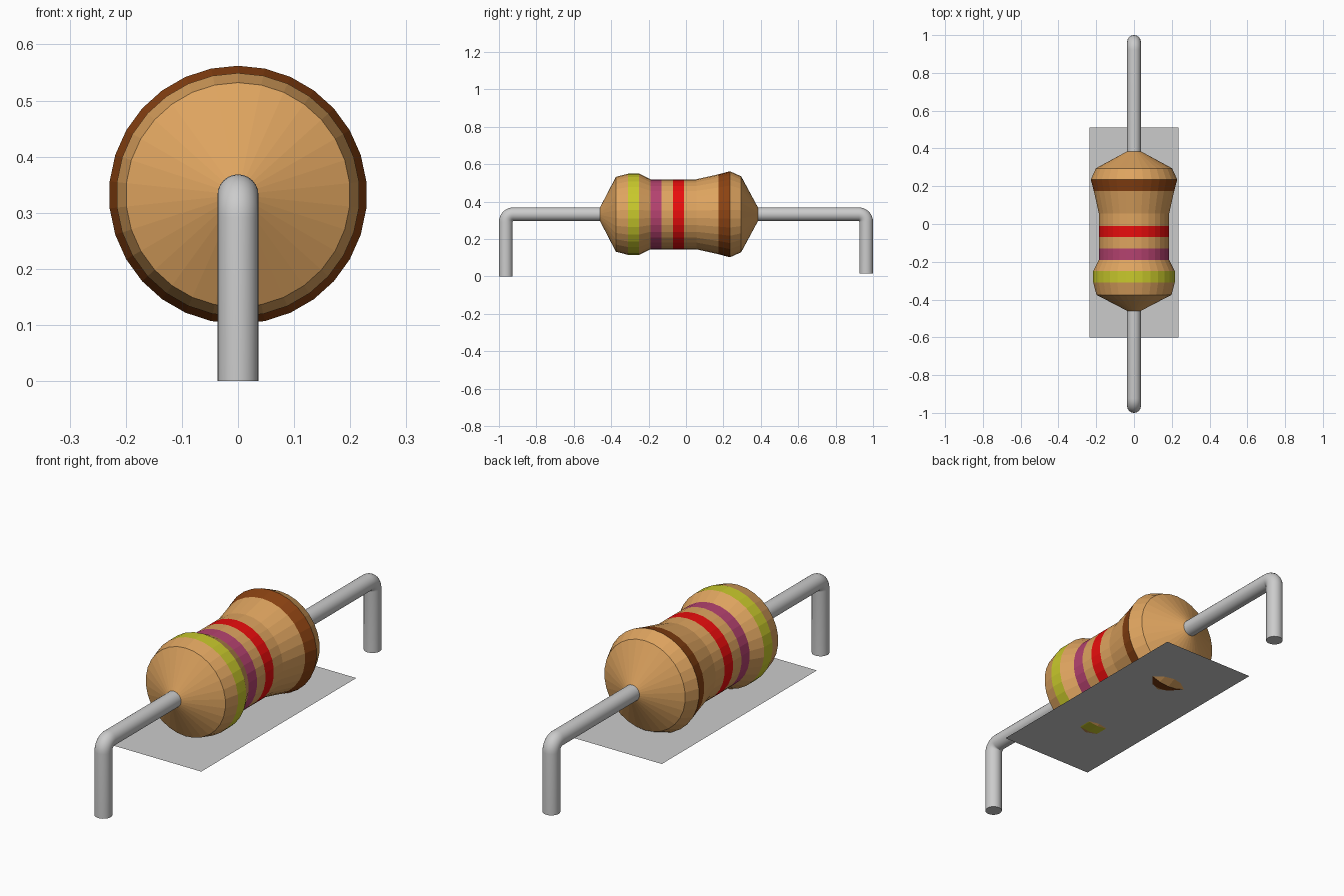
import bpy, bmesh
from math import sin, cos, pi
from mathutils import Vector

if "Cube" in bpy.data.objects:
    bpy.data.objects.remove(bpy.data.objects["Cube"])

AXIS_Z = 0.332
WIRE_R = 0.0365
SIDES = 30


def material(name, rgb):
    m = bpy.data.materials.new(name)
    m.diffuse_color = (*rgb, 1)
    m.use_nodes = True
    m.node_tree.nodes["Principled BSDF"].inputs["Base Color"].default_value = m.diffuse_color
    return m


def finish(bm, name, mats=()):
    me = bpy.data.meshes.new(name)
    bm.to_mesh(me)
    bm.free()
    for m in mats:
        me.materials.append(m)
    ob = bpy.data.objects.new(name, me)
    bpy.context.collection.objects.link(ob)
    return ob


def skin(bm, rings, mat_ids=None):
    """Bridge successive vertex rings with quads."""
    for k, (a, b) in enumerate(zip(rings, rings[1:])):
        n = len(a)
        for i in range(n):
            f = bm.faces.new((a[i], a[(i + 1) % n], b[(i + 1) % n], b[i]))
            if mat_ids:
                f.material_index = mat_ids[k]


mats = [material("tan", (0.73, 0.37, 0.115)),
        material("yellow", (0.58, 0.58, 0.025)),
        material("pink", (0.46, 0.055, 0.16)),
        material("red", (0.82, 0.004, 0.004)),
        material("brown", (0.26, 0.055, 0.006))]

# Body: turned around the y axis; (y, radius, colour of the strip that follows)
profile = [(-0.46, 0.036, 0), (-0.375, 0.2, 0), (-0.31, 0.217, 1),
           (-0.25, 0.217, 0), (-0.19, 0.187, 2), (-0.13, 0.187, 0),
           (-0.07, 0.187, 3), (-0.01, 0.187, 0), (0.055, 0.187, 0),
           (0.175, 0.214, 4), (0.235, 0.23, 0), (0.295, 0.203, 0),
           (0.385, 0.036, 0)]
bm = bmesh.new()
rings = [[bm.verts.new((r * sin(2 * pi * i / SIDES), y,
                        AXIS_Z + r * cos(2 * pi * i / SIDES)))
          for i in range(SIDES)] for y, r, c in profile]
skin(bm, rings, [p[2] for p in profile])
bmesh.ops.recalc_face_normals(bm, faces=bm.faces)
finish(bm, "resistor_body", mats)


# Bent wire leads: circle swept along the axis, round a tight bend, then down
def lead(name, side, y_start, z_end):
    y_leg, bend = 0.9635, 0.04
    path = [(y_start, AXIS_Z, 0)]
    for k in range(9):
        t = k / 8 * pi / 2
        path.append((y_leg - bend + bend * sin(t), AXIS_Z - bend + bend * cos(t), t))
    path.append((y_leg, z_end, pi / 2))
    bm = bmesh.new()
    rings = []
    for y, z, t in path:
        normal = Vector((0, side * sin(t), cos(t)))
        centre = Vector((0, side * y, z))
        rings.append([bm.verts.new(centre + WIRE_R * (
            Vector((sin(2 * pi * i / 24), 0, 0)) + normal * cos(2 * pi * i / 24)))
            for i in range(24)])
    skin(bm, rings)
    bm.faces.new(rings[-1])
    bmesh.ops.recalc_face_normals(bm, faces=bm.faces)
    ob = finish(bm, name)
    bpy.ops.object.select_all(action='DESELECT')
    bpy.context.view_layer.objects.active = ob
    ob.select_set(True)
    bpy.ops.object.shade_smooth_by_angle()


lead("front_lead", -1, 0.455, 0.0)
lead("back_lead", 1, 0.38, 0.015)

# Flat plate under the body, just cutting its two bulges
bm = bmesh.new()
bm.faces.new([bm.verts.new((x, y, 0.121)) for x, y in
              ((-0.236, -0.6), (0.236, -0.6), (0.236, 0.51), (-0.236, 0.51))])
finish(bm, "base_plate")
